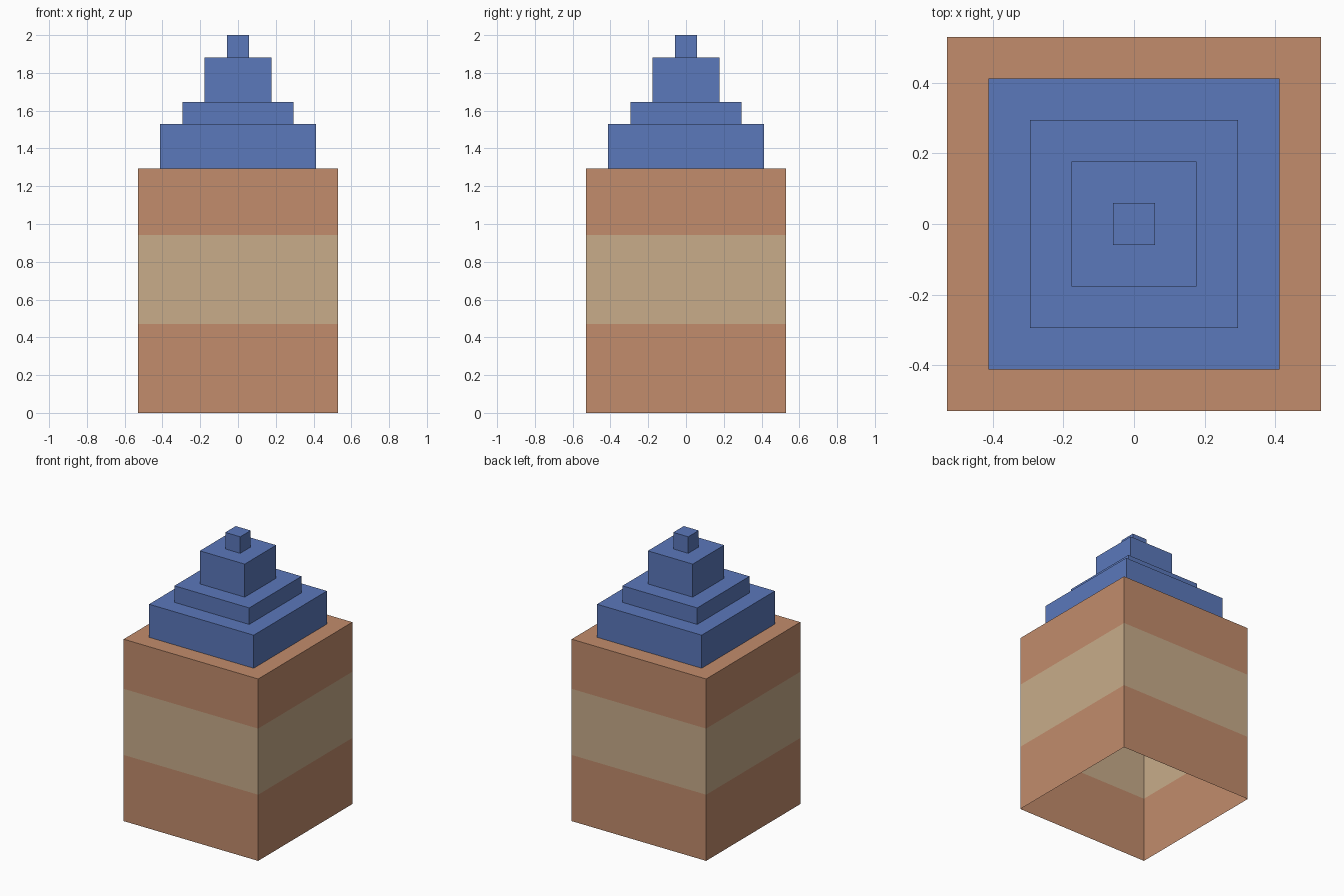
import bpy, bmesh

if "Cube" in bpy.data.objects:
    bpy.data.objects.remove(bpy.data.objects["Cube"])

U = 2 / 17  # one block


def material(name, rgb):
    lin = [((c / 255 + 0.055) / 1.055) ** 2.4 for c in rgb]
    m = bpy.data.materials.new(name)
    m.diffuse_color = (*lin, 1)
    m.use_nodes = True
    m.node_tree.nodes["Principled BSDF"].inputs["Base Color"].default_value = m.diffuse_color
    return m


brick = material("terracotta", (194, 140, 108))
sand = material("sand", (200, 172, 138))
blue = material("blue roof", (91, 120, 187))


def stepped_shell(name, profile, mats, rule, cap=False):
    """Skin square rings given as (half width, height) in blocks."""
    bm = bmesh.new()
    rings = [[bm.verts.new((sx * w * U, sy * w * U, z * U))
              for sx, sy in ((-1, -1), (1, -1), (1, 1), (-1, 1))]
             for w, z in profile]
    for a, b in zip(rings, rings[1:]):
        for i in range(4):
            j = (i + 1) % 4
            f = bm.faces.new((a[i], a[j], b[j], b[i]))
            f.material_index = rule(f.calc_center_median().z / U)
    if cap:
        bm.faces.new(rings[-1])
    me = bpy.data.meshes.new(name)
    bm.to_mesh(me)
    bm.free()
    for m in mats:
        me.materials.append(m)
    bpy.context.collection.objects.link(bpy.data.objects.new(name, me))


# Tower walls, open below, with a sand band and a ledge around the roof
stepped_shell("tower_walls",
              [(4.5, 0), (4.5, 4), (4.5, 8), (4.5, 11), (3.5, 11)],
              [brick, sand], lambda z: int(4 < z < 8))

# Stepped roof
profile, z = [], 11
for half, height in ((3.5, 2), (2.5, 1), (1.5, 2), (0.5, 1)):
    profile += [(half, z), (half, z + height)]
    z += height
stepped_shell("stepped_roof", profile, [blue], lambda z: 0, cap=True)
